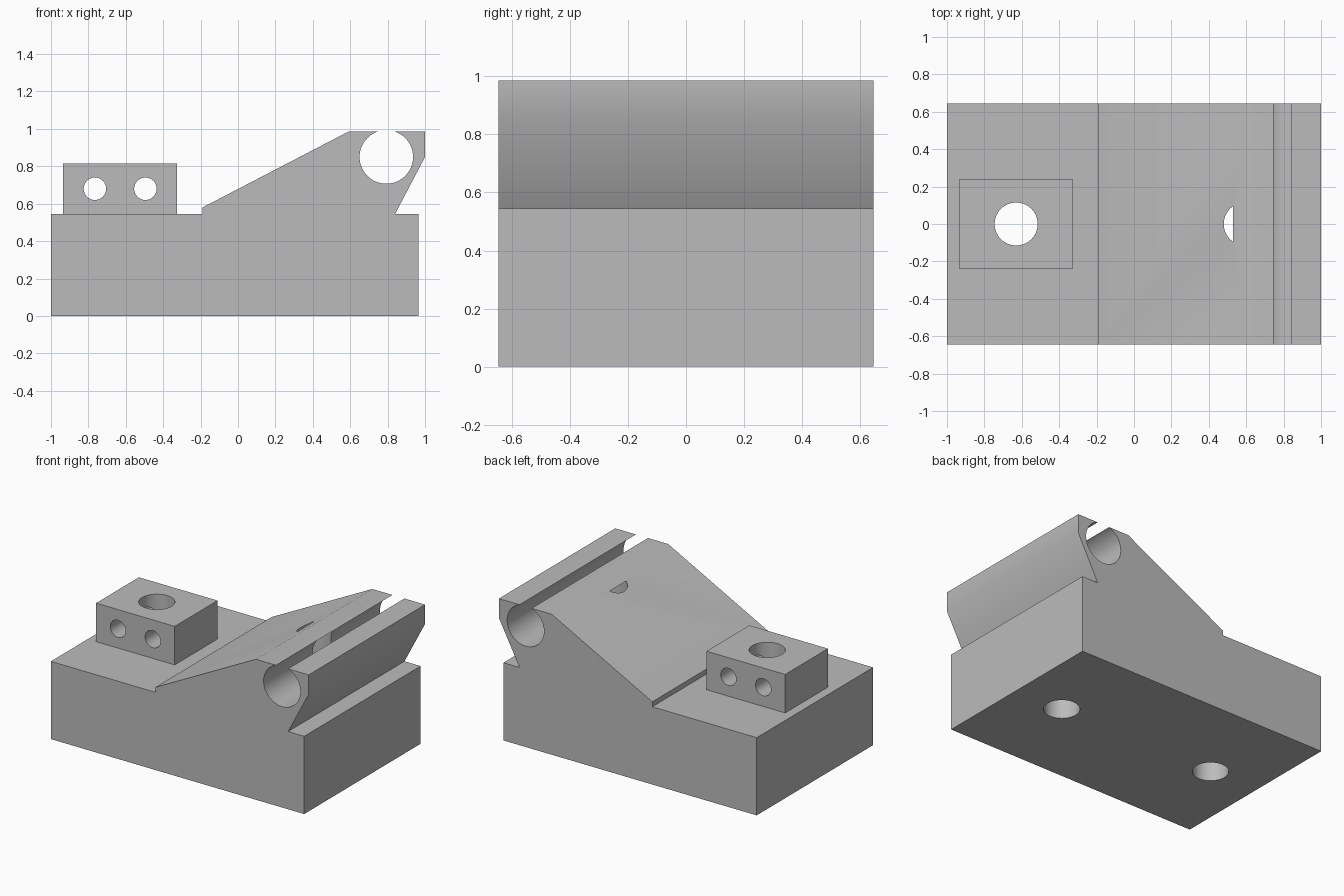
import bpy, bmesh, math
from mathutils import Matrix

if "Cube" in bpy.data.objects:
    bpy.data.objects.remove(bpy.data.objects["Cube"], do_unlink=True)

grey = bpy.data.materials.new("plain grey")
grey.use_nodes = True
colour = (0.5, 0.5, 0.5, 1)
grey.diffuse_color = colour
grey.node_tree.nodes["Principled BSDF"].inputs["Base Color"].default_value = colour


def make_object(name, bm):
    bmesh.ops.recalc_face_normals(bm, faces=bm.faces)
    mesh = bpy.data.meshes.new(name)
    bm.to_mesh(mesh)
    bm.free()
    mesh.materials.append(grey)
    obj = bpy.data.objects.new(name, mesh)
    bpy.context.collection.objects.link(obj)
    return obj


def extrude_profile(name, points, half_depth):
    """Extrude an x-z outline along y."""
    bm = bmesh.new()
    face = bm.faces.new([bm.verts.new((x, -half_depth, z)) for x, z in points])
    new = bmesh.ops.extrude_face_region(bm, geom=[face])["geom"]
    verts = [v for v in new if isinstance(v, bmesh.types.BMVert)]
    bmesh.ops.translate(bm, verts=verts, vec=(0, 2 * half_depth, 0))
    return make_object(name, bm)


def drill(target, name, radius, centre, length, axis="Z"):
    """Cut a round hole through the target."""
    bm = bmesh.new()
    bmesh.ops.create_cone(bm, cap_ends=True, segments=64, radius1=radius,
                          radius2=radius, depth=length)
    turn = Matrix.Rotation(math.pi / 2, 4, "X") if axis == "Y" else Matrix()
    bm.transform(Matrix.Translation(centre) @ turn)
    cutter = make_object(name, bm)
    cutter.hide_render = True
    mod = target.modifiers.new(name, "BOOLEAN")
    mod.operation = "DIFFERENCE"
    mod.solver = "EXACT"
    mod.object = cutter
    bpy.context.view_layer.objects.active = target
    bpy.ops.object.modifier_apply(modifier=name)
    bpy.data.objects.remove(cutter, do_unlink=True)


# Base with ramp and overhanging lip
body = extrude_profile("ramp_body", [
    (-1, 0), (0.965, 0), (0.965, 0.545), (0.84, 0.545), (1, 0.85),
    (1, 0.985), (0.59, 0.985), (-0.19, 0.58), (-0.19, 0.545), (-1, 0.545)], 0.645)

# Open round channel along the lip
drill(body, "channel_cutter", 0.143, (0.793, 0, 0.85), 2, "Y")

# Vertical bores: one through, one stopping just above the ramp face
drill(body, "front_bore_cutter", 0.115, (-0.63, 0, 0.4), 2)
drill(body, "rear_bore_cutter", 0.115, (0.595, 0, 0.453), 1)

# Clamp block with vertical bore and two cross holes
block = extrude_profile("clamp_block", [
    (-0.935, 0.545), (-0.325, 0.545), (-0.325, 0.815), (-0.935, 0.815)], 0.237)
drill(block, "block_bore_cutter", 0.115, (-0.63, 0, 0.6), 2)
for x in (-0.765, -0.495):
    drill(block, "cross_hole_cutter", 0.06, (x, 0, 0.68), 2, "Y")

# Smooth bores, keep the edges crisp
for obj in (body, block):
    bpy.ops.object.select_all(action="DESELECT")
    obj.select_set(True)
    bpy.context.view_layer.objects.active = obj
    bpy.ops.object.shade_smooth_by_angle(angle=math.radians(30))
